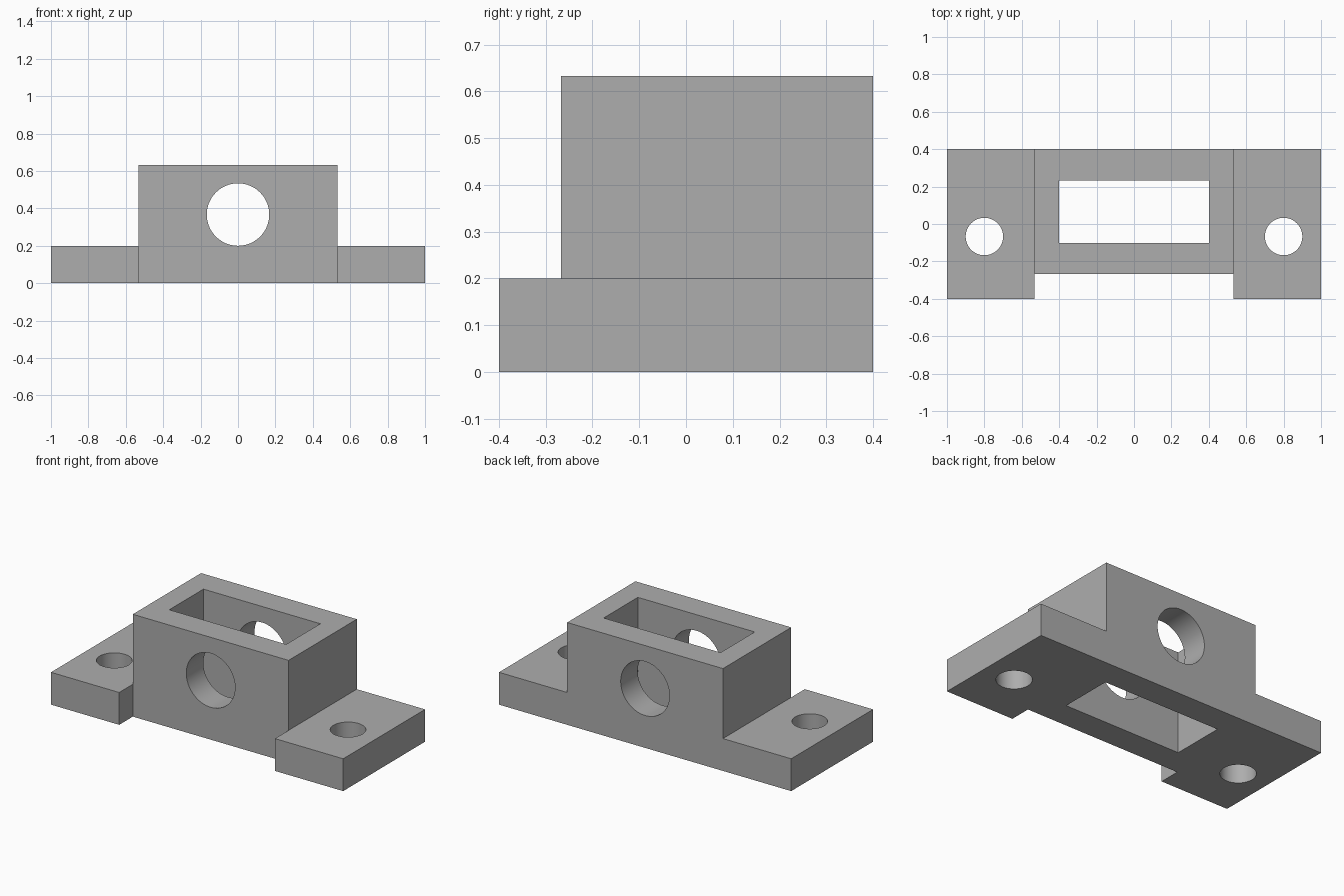
import bpy
import bmesh
from math import radians
from mathutils import Matrix, Vector

if "Cube" in bpy.data.objects:
    bpy.data.objects.remove(bpy.data.objects["Cube"], do_unlink=True)

HALF_DEPTH = 0.4
EAR_X, BLOCK_X = 1.0, 0.533
EAR_TOP, BLOCK_TOP = 0.2, 0.633
BLOCK_FRONT = -0.267
MID_Y = (BLOCK_FRONT + HALF_DEPTH) / 2

grey = bpy.data.materials.new("plain_grey")
grey.use_nodes = True
colour = (0.42, 0.42, 0.42, 1)
grey.diffuse_color = colour
grey.node_tree.nodes["Principled BSDF"].inputs["Base Color"].default_value = colour


def add_object(name, bm):
    bmesh.ops.recalc_face_normals(bm, faces=bm.faces)
    mesh = bpy.data.meshes.new(name)
    bm.to_mesh(mesh)
    bm.free()
    mesh.materials.append(grey)
    obj = bpy.data.objects.new(name, mesh)
    bpy.context.collection.objects.link(obj)
    return obj


def box(name, low, high):
    low, high = Vector(low), Vector(high)
    bm = bmesh.new()
    bmesh.ops.create_cube(bm, size=1, matrix=Matrix.Translation((low + high) / 2)
                          @ Matrix.Diagonal((*(high - low), 1)))
    return add_object(name, bm)


def cylinder(name, centre, radius, depth, axis):
    turn = Matrix.Rotation(radians(90), 4, "X") if axis == "Y" else Matrix()
    bm = bmesh.new()
    bmesh.ops.create_cone(bm, cap_ends=True, segments=64, radius1=radius,
                          radius2=radius, depth=depth,
                          matrix=Matrix.Translation(centre) @ turn)
    return add_object(name, bm)


# Stepped body: mirrored front profile extruded through the depth
half = [(EAR_X, 0), (EAR_X, EAR_TOP), (BLOCK_X, EAR_TOP), (BLOCK_X, BLOCK_TOP)]
profile = half + [(-x, z) for x, z in reversed(half)]
bm = bmesh.new()
face = bm.faces.new([bm.verts.new((x, -HALF_DEPTH, z)) for x, z in profile])
back = bmesh.ops.extrude_face_region(bm, geom=[face])["geom"]
bmesh.ops.translate(bm, vec=(0, 2 * HALF_DEPTH, 0),
                    verts=[v for v in back if isinstance(v, bmesh.types.BMVert)])
body = add_object("bearing_block", bm)

# Front recess, open pocket, cross bore and screw holes
cutters = [
    box("front_recess_cutter", (-BLOCK_X, -1, -1), (BLOCK_X, BLOCK_FRONT, 1)),
    box("pocket_cutter", (-0.4, MID_Y - 0.167, -1), (0.4, MID_Y + 0.167, 1)),
    cylinder("bore_cutter", (0, 0, 0.367), 0.167, 2, "Y"),
]
for side, name in ((1, "left"), (-1, "right")):
    cutters.append(cylinder(name + "_screw_hole_cutter",
                            (side * 0.8, -0.067, 0), 0.1, 2, "Z"))

bpy.ops.object.select_all(action="DESELECT")
body.select_set(True)
bpy.context.view_layer.objects.active = body
for cutter in cutters:
    cutter.hide_render = True
    cut = body.modifiers.new(cutter.name, "BOOLEAN")
    cut.operation = "DIFFERENCE"
    cut.solver = "EXACT"
    cut.object = cutter
    bpy.ops.object.modifier_apply(modifier=cut.name)
    bpy.data.objects.remove(cutter, do_unlink=True)

bpy.ops.object.shade_smooth_by_angle(angle=radians(30))
